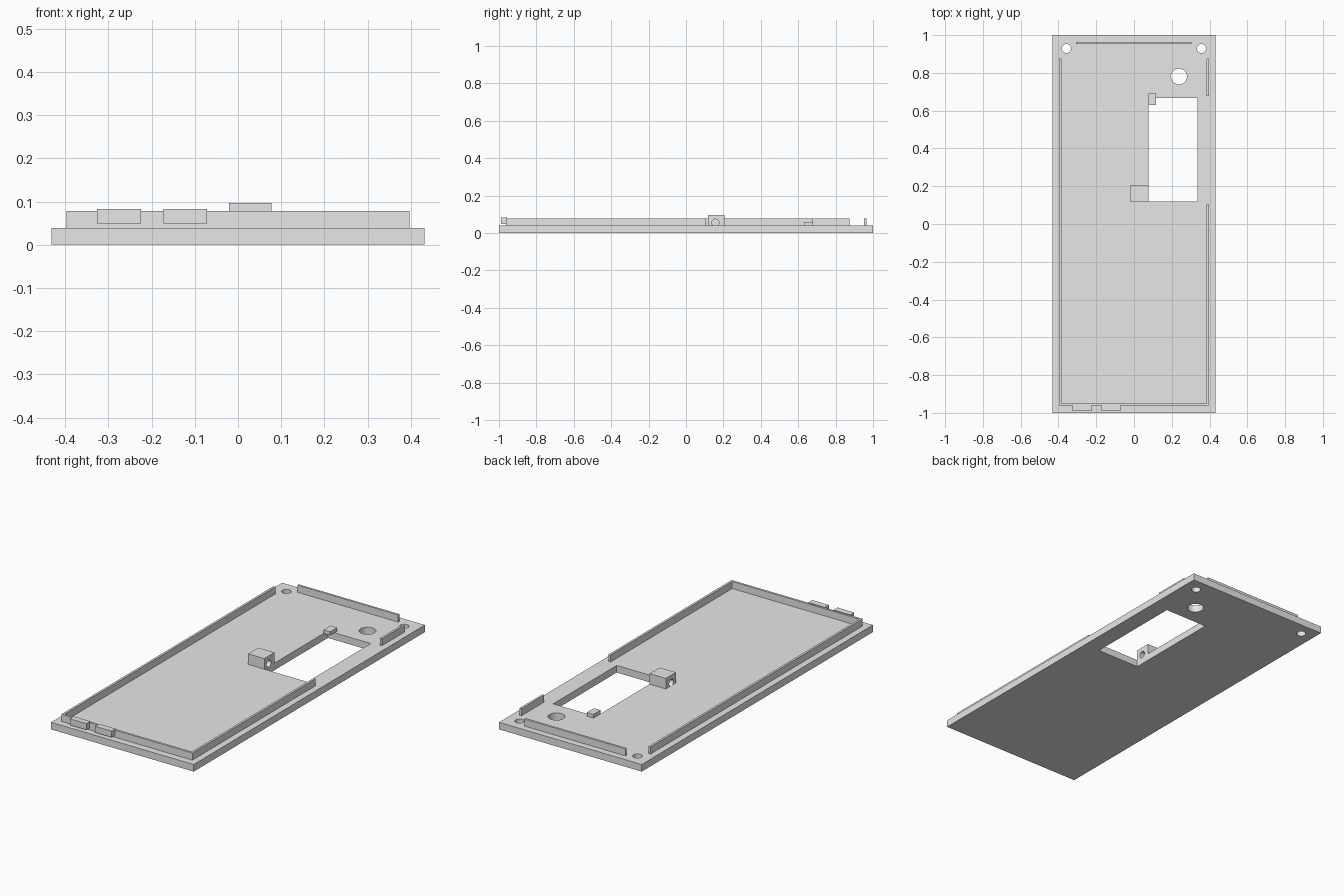
import bpy
from math import radians

cube = bpy.data.objects.get("Cube")
if cube:
    bpy.data.objects.remove(cube, do_unlink=True)

grey = bpy.data.materials.new("plain_grey")
grey.use_nodes = True
COLOUR = (0.8, 0.8, 0.8, 1)
grey.diffuse_color = COLOUR
grey.node_tree.nodes["Principled BSDF"].inputs["Base Color"].default_value = COLOUR


def box(name, x, y, z):
    """Box from its (min, max) range on each axis."""
    bpy.ops.mesh.primitive_cube_add(size=1, location=[sum(r) / 2 for r in (x, y, z)])
    ob = bpy.context.object
    ob.name = name
    ob.scale = [r[1] - r[0] for r in (x, y, z)]
    bpy.ops.object.transform_apply(location=True, rotation=True, scale=True)
    ob.data.materials.append(grey)
    return ob


def drill(name, centre, radius, depth, along_x=False):
    """Cylinder used as a cutter."""
    turn = (0, radians(90), 0) if along_x else (0, 0, 0)
    bpy.ops.mesh.primitive_cylinder_add(vertices=40, radius=radius, depth=depth,
                                        location=centre, rotation=turn)
    ob = bpy.context.object
    ob.name = name
    ob.data.materials.append(grey)
    return ob


def cut(target, cutter):
    cutter.hide_render = True
    bpy.context.view_layer.objects.active = target
    mod = target.modifiers.new("cut", 'BOOLEAN')
    mod.operation, mod.solver, mod.object = 'DIFFERENCE', 'EXACT', cutter
    bpy.ops.object.modifier_apply(modifier=mod.name)


def smooth(ob):
    bpy.ops.object.select_all(action='DESELECT')
    ob.select_set(True)
    bpy.context.view_layer.objects.active = ob
    bpy.ops.object.shade_smooth_by_angle(angle=radians(30))


BASE, RIM, T = 0.039, 0.078, 0.012
OUT, FRONT = 0.397, -0.962

# Base plate with window, large hole and two screw holes
plate = box("base_plate", (-0.432, 0.432), (-1, 1), (0, BASE))
cutters = [box("window_cutter", (0.077, 0.337), (0.118, 0.668), (-0.1, 0.2)),
           drill("large_hole_cutter", (0.238, 0.781, 0), 0.042, 0.4)]
cutters += [drill("screw_hole_cutter", (x, 0.929, 0), 0.024, 0.4) for x in (-0.357, 0.357)]
for c in cutters:
    cut(plate, c)

# Pivot block with a cross hole that grazes the plate
block = box("pivot_block", (-0.021, 0.077), (0.118, 0.205), (BASE, 0.097))
bore = drill("bore_cutter", (0.034, 0.157, 0.055), 0.019, 0.112, along_x=True)
for ob in (block, plate):
    cut(ob, bore)
    smooth(ob)
for c in cutters + [bore]:
    bpy.data.objects.remove(c, do_unlink=True)

# Thin rim walls
wall_z = (BASE, RIM)
box("right_wall", (-OUT, -OUT + T), (FRONT + T, 0.875), wall_z)
box("front_wall", (-OUT, OUT), (FRONT, FRONT + T), wall_z)
box("left_wall_front", (OUT - T, OUT), (FRONT + T, 0.104), wall_z)
box("left_wall_back", (OUT - T, OUT), (0.677, 0.875), wall_z)
box("back_wall", (-0.307, 0.304), (0.952, 0.964), wall_z)

# Latch lugs on the front wall
for x in (-0.326, -0.173):
    box("latch_lug", (x, x + 0.101), (-0.99, FRONT + T / 2), (0.049, 0.083))

# Small stop tab over the window corner
box("stop_tab", (0.077, 0.117), (0.63, 0.691), (BASE, 0.059))
